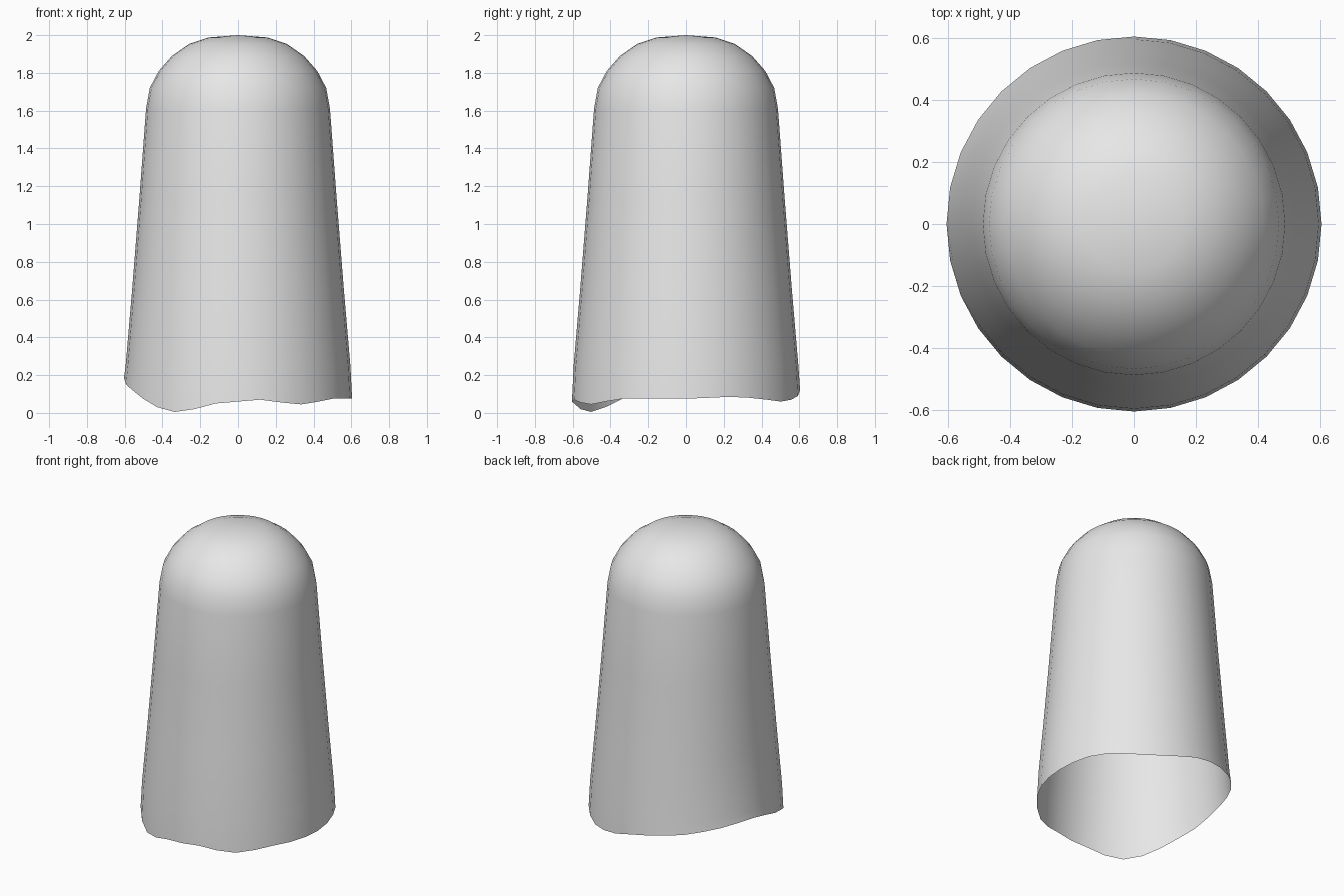
import bpy, bmesh
from math import sin, cos, pi

cube = bpy.data.objects.get("Cube")
if cube:
    bpy.data.objects.remove(cube)

SIDES = 32
# Uneven height of the hem, counter-clockwise from +x
HEM = [.075, .08, .085, .08, .07, .06, .07, .09, .12, .14, .155, .167, .183, .195, .205, .205,
       .185, .15, .12, .075, .03, .005, .02, .05, .06, .07, .055, .045, .06, .075, .075, .075]
# Upright wall rings and dome rings as (radius, height)
WALL = [(.595, .25), (.56, .66), (.522, 1.14)]
DOME = [(.487, 1.61), (.467, 1.72), (.42, 1.81), (.35, 1.89), (.26, 1.953), (.155, 1.988)]


def ring(bm, radius, heights):
    return [bm.verts.new((radius * cos(2 * pi * i / SIDES), radius * sin(2 * pi * i / SIDES), z))
            for i, z in enumerate(heights)]


# Open cloth shell: wavy hem, tapered wall, rounded top
bm = bmesh.new()
rings = [ring(bm, .604, HEM)]
rings += [ring(bm, r, [z] * SIDES) for r, z in WALL + DOME]
for low, high in zip(rings, rings[1:]):
    for i in range(SIDES):
        j = (i + 1) % SIDES
        bm.faces.new((low[i], low[j], high[j], high[i]))
tip = bm.verts.new((0, 0, 2))
for i in range(SIDES):
    bm.faces.new((rings[-1][i], rings[-1][(i + 1) % SIDES], tip))

mesh = bpy.data.meshes.new("draped_shell")
bm.to_mesh(mesh)
bm.free()
mesh.shade_smooth()
shell = bpy.data.objects.new("draped_shell", mesh)
bpy.context.collection.objects.link(shell)

# Plain pale cloth
cloth = bpy.data.materials.new("pale_grey")
cloth.use_nodes = True
cloth.diffuse_color = (.8, .8, .8, 1)
cloth.node_tree.nodes["Principled BSDF"].inputs["Base Color"].default_value = (.8, .8, .8, 1)
mesh.materials.append(cloth)
